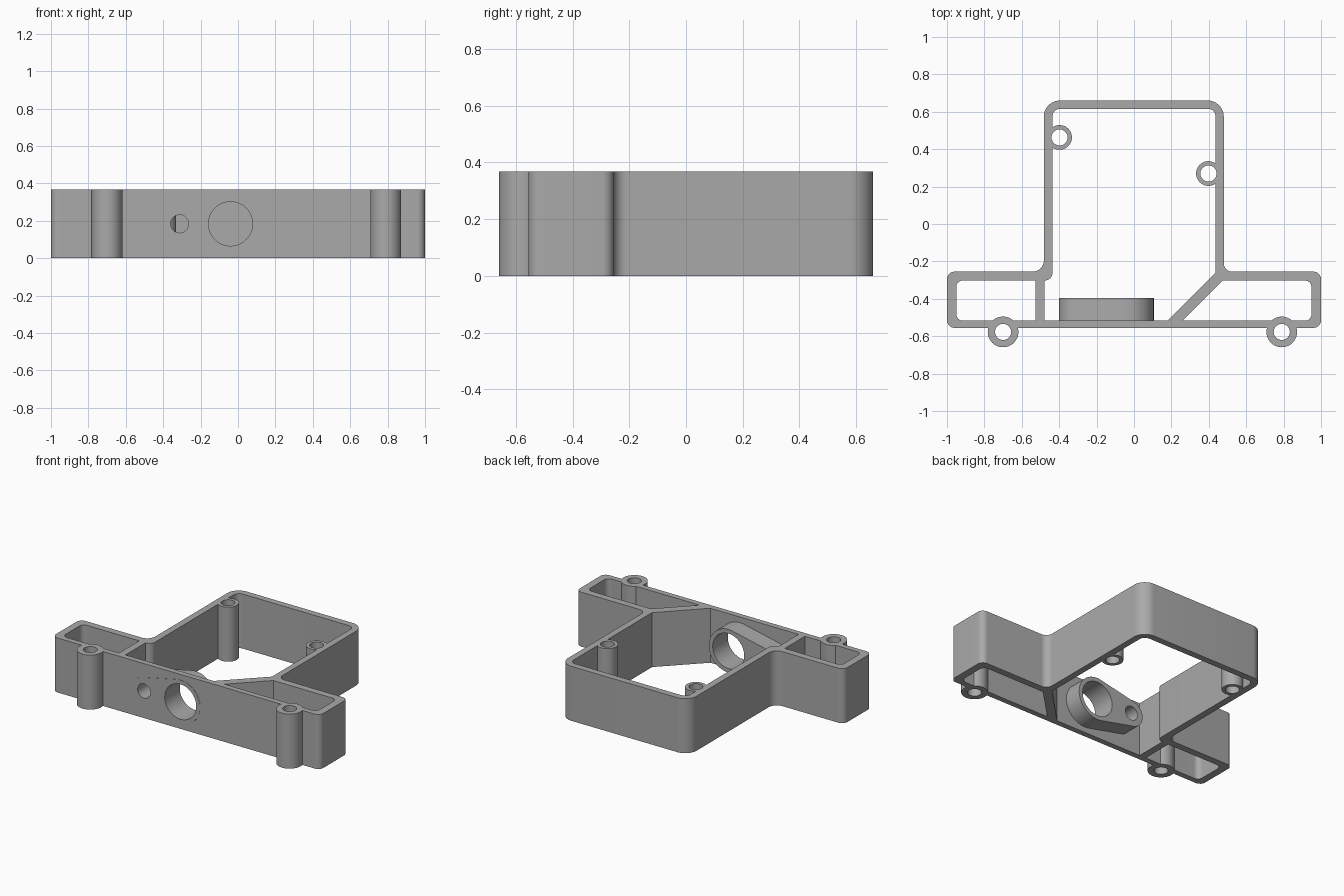
import bpy, bmesh
from math import acos, cos, sin, pi, radians
from mathutils import Vector, Matrix

HEIGHT = 0.368
FRONT = -0.555
MID = HEIGHT / 2

cube = bpy.data.objects.get("Cube")
if cube:
    bpy.data.objects.remove(cube, do_unlink=True)

grey = bpy.data.materials.new("satin grey")
grey.use_nodes = True
colour = (0.4, 0.4, 0.4, 1)
grey.diffuse_color = colour
grey.node_tree.nodes["Principled BSDF"].inputs["Base Color"].default_value = colour


def arc(cx, cy, r, start, end, steps):
    return [(cx + r * cos(start + (end - start) * i / steps),
             cy + r * sin(start + (end - start) * i / steps)) for i in range(steps + 1)]


def circle(cx, cy, r):
    return arc(cx, cy, r, 0, 2 * pi, 48)[:-1]


def rounded(corners, steps=8):
    """Polygon outline from (x, y, fillet radius) corners."""
    pts = []
    for i, (x, y, r) in enumerate(corners):
        p = Vector((x, y))
        if not r:
            pts.append((x, y))
            continue
        a = (Vector(corners[i - 1][:2]) - p).normalized()
        b = (Vector(corners[(i + 1) % len(corners)][:2]) - p).normalized()
        half = a.angle(b) / 2
        centre = p + (a + b).normalized() * (r / sin(half))
        start = p + a * (r / abs(sin(half) / cos(half))) - centre
        end = p + b * (r / abs(sin(half) / cos(half))) - centre
        for k in range(steps + 1):
            pts.append(tuple(centre + start.lerp(end, k / steps).normalized() * r))
    return pts


def prism(name, outline, low, high, upright=False):
    """Extrude an outline along z, or along y when upright."""
    bm = bmesh.new()
    face = bm.faces.new([bm.verts.new((x, y, low)) for x, y in outline])
    grown = bmesh.ops.extrude_face_region(bm, geom=[face])["geom"]
    bmesh.ops.translate(bm, vec=(0, 0, high - low),
                        verts=[v for v in grown if isinstance(v, bmesh.types.BMVert)])
    if upright:
        bm.transform(Matrix(((1, 0, 0, 0), (0, 0, 1, 0), (0, 1, 0, 0), (0, 0, 0, 1))))
    bmesh.ops.recalc_face_normals(bm, faces=bm.faces)
    mesh = bpy.data.meshes.new(name)
    bm.to_mesh(mesh)
    bm.free()
    mesh.materials.append(grey)
    obj = bpy.data.objects.new(name, mesh)
    bpy.context.collection.objects.link(obj)
    return obj


def combine(target, tool, operation):
    """Apply a boolean and drop the tool."""
    mod = target.modifiers.new(operation, 'BOOLEAN')
    mod.object, mod.operation, mod.solver = tool, operation, 'EXACT'
    bpy.context.view_layer.objects.active = target
    bpy.ops.object.modifier_apply(modifier=mod.name)
    bpy.data.objects.remove(tool, do_unlink=True)


def cut(target, outline, low=-0.1, high=HEIGHT + 0.1, upright=False):
    combine(target, prism("cutter", outline, low, high, upright), 'DIFFERENCE')


# Housing: square box at the back, wide wings at the front
frame = prism("housing_frame", rounded([
    (-1, FRONT, 0.04), (1, FRONT, 0.04), (1, -0.255, 0.04), (0.48, -0.255, 0.045),
    (0.48, 0.66, 0.085), (-0.482, 0.66, 0.085), (-0.482, -0.255, 0.06), (-1, -0.255, 0.04)]),
    0, HEIGHT)

# Main opening, with one slanted side
cut(frame, rounded([
    (-0.479, -0.517, 0), (0.18, -0.517, 0), (0.436, -0.261, 0), (0.436, 0.616, 0.04),
    (-0.436, 0.616, 0.04), (-0.436, -0.302, 0.04), (-0.479, -0.302, 0)]))

# Wing pockets
cut(frame, rounded([(-0.95, -0.517, 0.035), (-0.527, -0.517, 0),
                    (-0.527, -0.302, 0), (-0.95, -0.302, 0.035)]))
cut(frame, rounded([(0.26, -0.517, 0), (0.949, -0.517, 0.035),
                    (0.949, -0.302, 0.035), (0.475, -0.302, 0)]))

# Screw bosses
bosses = [(-0.70, -0.577, 0.082), (0.79, -0.577, 0.082),
          (-0.398, 0.463, 0.066), (0.398, 0.27, 0.066)]
for x, y, r in bosses:
    combine(frame, prism("boss", circle(x, y, r), 0, HEIGHT), 'UNION')
for x, y, r in bosses:
    cut(frame, circle(x, y, 0.043))

# Teardrop bearing block through the front wall
big_x, big_r, small_x, small_r = -0.04, 0.146, -0.312, 0.089
tangent = pi - acos((big_r - small_r) / (big_x - small_x))
teardrop = (arc(big_x, MID, big_r, -tangent, tangent, 40)
            + arc(small_x, MID, small_r, tangent, 2 * pi - tangent, 28))
combine(frame, prism("block", teardrop, FRONT - 0.002, -0.396, True), 'UNION')
cut(frame, circle(big_x, MID, 0.118), -0.7, -0.3, True)
cut(frame, circle(small_x, MID, 0.048), -0.7, -0.3, True)

# Smooth the round parts, keep edges crisp
bpy.ops.object.select_all(action='DESELECT')
frame.select_set(True)
bpy.context.view_layer.objects.active = frame
bpy.ops.object.shade_smooth_by_angle(angle=radians(30))
